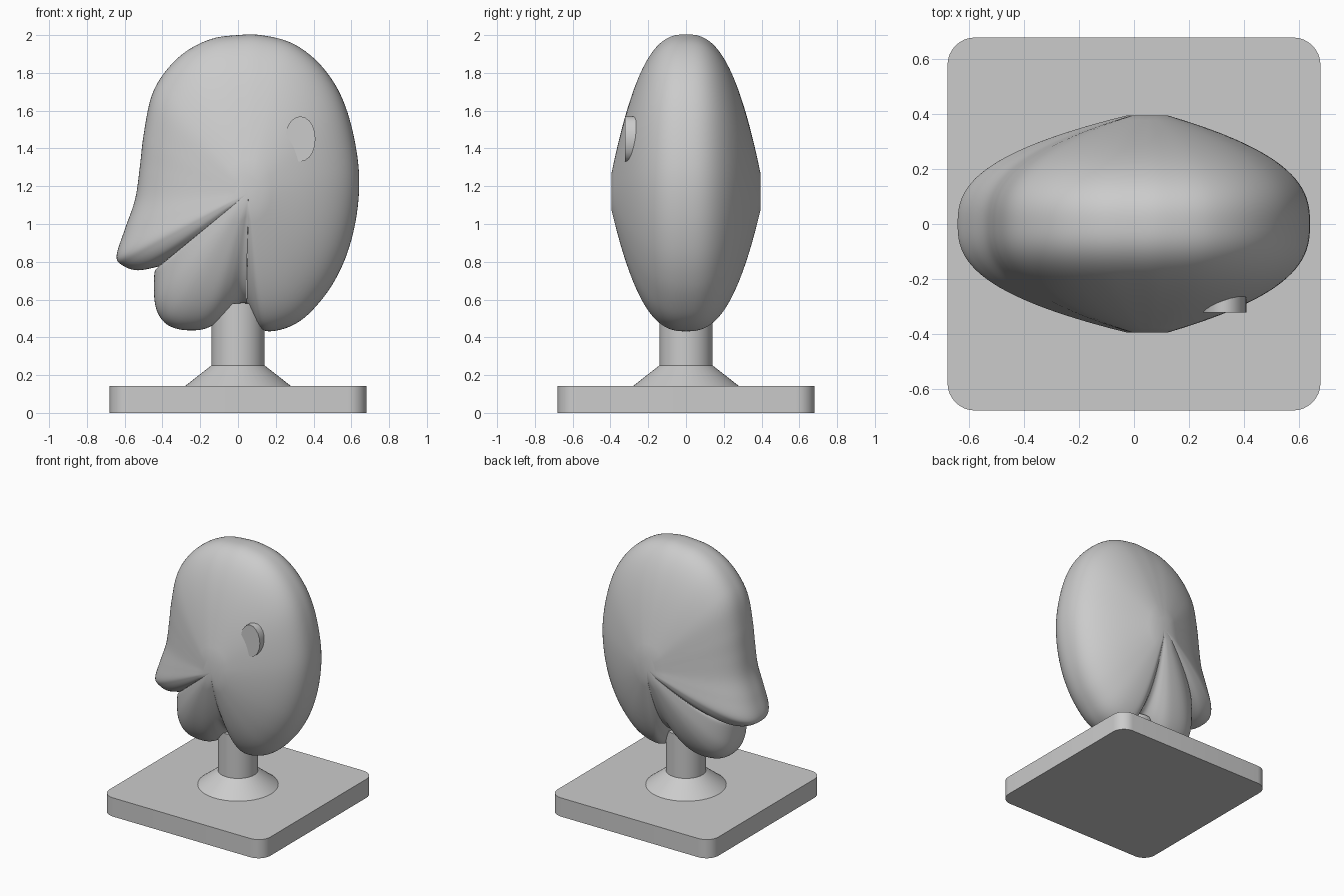
import bpy
import bmesh
import math
from mathutils import Vector

cube = bpy.data.objects.get("Cube")
if cube:
    bpy.data.objects.remove(cube, do_unlink=True)

grey = bpy.data.materials.new("plain grey")
grey.use_nodes = True
colour = (0.6, 0.6, 0.6, 1)
grey.diffuse_color = colour
grey.node_tree.nodes["Principled BSDF"].inputs["Base Color"].default_value = colour


def finish(bm, name, angle=35):
    """Turn a bmesh into a shaded, coloured object."""
    bmesh.ops.recalc_face_normals(bm, faces=bm.faces)
    mesh = bpy.data.meshes.new(name)
    bm.to_mesh(mesh)
    bm.free()
    obj = bpy.data.objects.new(name, mesh)
    bpy.context.collection.objects.link(obj)
    mesh.materials.append(grey)
    bpy.ops.object.select_all(action="DESELECT")
    obj.select_set(True)
    bpy.context.view_layer.objects.active = obj
    bpy.ops.object.shade_smooth_by_angle(angle=math.radians(angle))
    return obj


def loft(rings, name, angle=35):
    """Join equal rings of points with quads and close both ends."""
    bm = bmesh.new()
    loops = [[bm.verts.new(p) for p in ring] for ring in rings]
    count = len(loops[0])
    for low, high in zip(loops, loops[1:]):
        for i in range(count):
            j = (i + 1) % count
            bm.faces.new((low[i], low[j], high[j], high[i]))
    bm.faces.new(loops[0])
    bm.faces.new(loops[-1])
    return finish(bm, name, angle)


def ellipse(rx, ry, count):
    turns = [math.tau * i / count for i in range(count)]
    return [(rx * math.cos(t), ry * math.sin(t)) for t in turns]


def smooth_path(points, steps=6):
    """Catmull-Rom curve through the points, ends included."""
    pts = [Vector(p) for p in points]
    pts = [pts[0]] + pts + [pts[-1]]
    path = []
    for a, b, c, d in zip(pts, pts[1:], pts[2:], pts[3:]):
        for k in range(steps):
            t = k / steps
            path.append(0.5 * (2 * b + (c - a) * t
                               + (2 * a - 5 * b + 4 * c - d) * t ** 2
                               + (3 * b - a - 3 * c + d) * t ** 3))
    return path + [pts[-1]]


# Head: side profile shrunk towards a hub on each side, giving a rounded lens
hub = Vector((.055, 1.165))
slit_top = Vector((.052, 1.06))
mouth_corner = Vector((.01, 1.135))
cranium = smooth_path([
    (.046, .58), (.08, .51), (.13, .44), (.21, .437), (.31, .475), (.4, .55),
    (.5, .68), (.58, .85), (.63, 1.06), (.64, 1.28), (.6, 1.52), (.53, 1.71),
    (.42, 1.86), (.28, 1.96), (.12, 2), (0, 2), (-.14, 1.98), (-.28, 1.91),
    (-.39, 1.8), (-.46, 1.67), (-.5, 1.47), (-.52, 1.3), (-.545, 1.13),
    (-.6, .97), (-.643, .83), (-.61, .78), (-.53, .755), (-.42, .775)])
jaw = smooth_path([
    (-.422, .772), (-.443, .735), (-.44, .58), (-.4, .49), (-.33, .447),
    (-.23, .437), (-.15, .455), (-.07, .51), (0, .575), (.044, .58)])
profile = [slit_top] + cranium + [mouth_corner] + jaw

half_width, smallest, layers = .395, .12, 24
rings = []
for i in range(-layers, layers + 1):
    t = i / layers
    scale = 1 - (1 - smallest) * abs(t) ** 2.6
    flat = [hub + (p - hub) * scale for p in profile]
    rings.append([(p.x, half_width * t, p.y) for p in flat])
loft(rings, "head", 40)

# Ear: a flat-ended oval plug, half sunk into one cheek
oval = ellipse(.08, .12, 20)
loft([[(.33 + x, y, 1.45 + z) for x, z in oval] for y in (-.322, -.2)], "ear")

# Neck post and its flared foot
post = [(.283, .14), (.14, .252), (.14, .58)]
loft([[(x, y, z) for x, y in ellipse(r, r, 48)] for r, z in post], "neck", 25)

# Square base with rounded upright corners
side, corner, height = .68, .1, .143
outline = []
for quarter in range(4):
    mid = (quarter + .5) * math.pi / 2
    reach = (side - corner) * math.sqrt(2)
    for k in range(9):
        t = (quarter + k / 8) * math.pi / 2
        outline.append((reach * math.cos(mid) + corner * math.cos(t),
                        reach * math.sin(mid) + corner * math.sin(t)))
loft([[(x, y, z) for x, y in outline] for z in (0, height)], "base")
